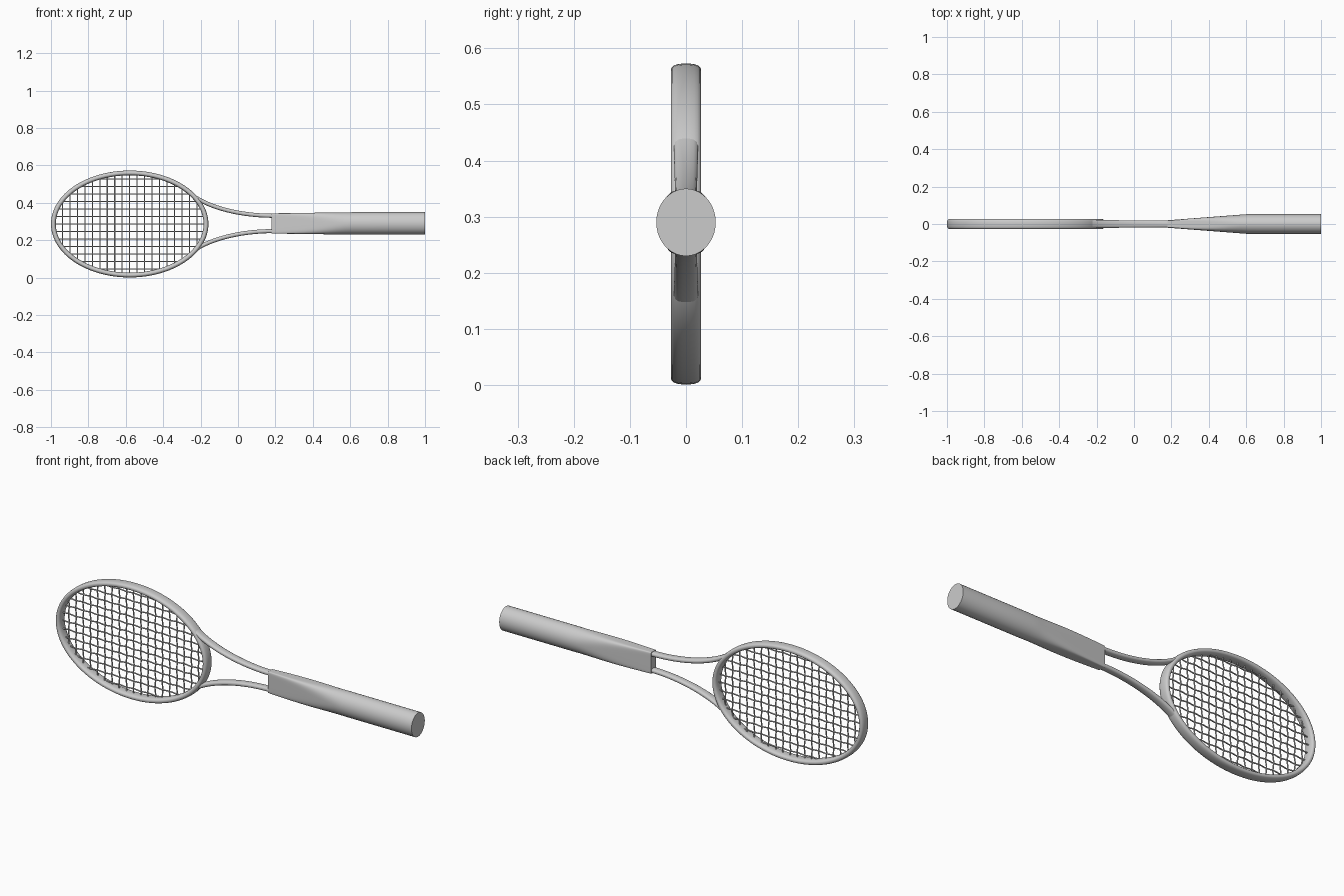
import bpy, bmesh, math
from mathutils import Vector
from mathutils.geometry import interpolate_bezier

cube = bpy.data.objects.get("Cube")
if cube:
    bpy.data.objects.remove(cube)

MID_Z = 0.287
HEAD = Vector((-0.579, 0, MID_Z))
RIM_A, RIM_B = 0.408, 0.273       # centre line of the hoop
STEP = 0.04                       # string spacing

grey = bpy.data.materials.new("plain grey")
grey.use_nodes = True
grey.diffuse_color = (0.6, 0.6, 0.6, 1)
grey.node_tree.nodes["Principled BSDF"].inputs["Base Color"].default_value = grey.diffuse_color


def sweep(bm, path, size, sides=16, closed=False):
    """Loft superellipse rings along a path in the XZ plane.
    size(t) gives half thickness in plane, half depth in y, squareness."""
    rings, n = [], len(path)
    for i, p in enumerate(path):
        before = path[i - 1] if closed or i else p
        after = path[(i + 1) % n] if closed or i < n - 1 else p
        tangent = (after - before).normalized()
        side = Vector((-tangent.z, 0, tangent.x))
        half, depth, power = size(i / (n - 1))
        ring = []
        for k in range(sides):
            a = math.tau * (k + 0.5) / sides
            c, s = math.cos(a), math.sin(a)
            u = math.copysign(abs(c) ** (2 / power), c) * half
            v = math.copysign(abs(s) ** (2 / power), s) * depth
            ring.append(bm.verts.new(p + side * u + Vector((0, v, 0))))
        rings.append(ring)
    pairs = list(zip(rings, rings[1:])) + ([(rings[-1], rings[0])] if closed else [])
    for r, q in pairs:
        for k in range(sides):
            j = (k + 1) % sides
            bm.faces.new((r[k], r[j], q[j], q[k]))
    if not closed:
        bm.faces.new(rings[0])
        bm.faces.new(rings[-1])


def finish(name, bm):
    bmesh.ops.recalc_face_normals(bm, faces=bm.faces)
    mesh = bpy.data.meshes.new(name)
    bm.to_mesh(mesh)
    bm.free()
    mesh.materials.append(grey)
    obj = bpy.data.objects.new(name, mesh)
    bpy.context.collection.objects.link(obj)
    bpy.ops.object.select_all(action='DESELECT')
    obj.select_set(True)
    bpy.context.view_layer.objects.active = obj
    bpy.ops.object.shade_smooth_by_angle(angle=math.radians(40))
    return obj


# Oval hoop
bm = bmesh.new()
oval = [HEAD + Vector((RIM_A * math.cos(a), 0, RIM_B * math.sin(a)))
        for a in (math.tau * i / 96 for i in range(96))]
sweep(bm, oval, lambda t: (0.013, 0.027, 2.6), 20, closed=True)
finish("hoop", bm)

# Two throat arms, mirrored about the middle height
for name, sign in (("upper_arm", 1), ("lower_arm", -1)):
    knots = [Vector((x, 0, MID_Z + 0.003 + sign * z)) for x, z in
             ((-0.23, 0.141), (-0.13, 0.076), (0.03, 0.041), (0.19, 0.041))]
    bm = bmesh.new()
    sweep(bm, interpolate_bezier(*knots, 28),
          lambda t: (0.011, 0.022 - 0.004 * t, 2.6))
    finish(name, bm)

# Handle: flat and boxy at the throat, round at the butt
bm = bmesh.new()
stations = [0.18 + 0.43 * i / 10 for i in range(11)] + [0.8, 1.0]


def handle_size(t):
    f = min(1, t * (len(stations) - 1) / 10)
    return 0.054 + 0.006 * f, 0.02 + 0.033 * f, 2 + 10 * (1 - f) ** 2


sweep(bm, [Vector((x, 0, MID_Z + 0.003)) for x in stations], handle_size, 48)
finish("handle", bm)


# Woven strings, each reaching into the hoop
def strings(name, count, along, across, long_axis, cross_axis, phase):
    bm = bmesh.new()
    for i in range(-count, count + 1):
        offset = i * STEP
        reach = along * math.sqrt(1 - (offset / across) ** 2)
        steps = max(2, math.ceil(4 * reach / STEP))
        path = []
        for k in range(steps + 1):
            d = -reach + 2 * reach * k / steps
            wave = 0.003 * math.cos(math.pi * (d / STEP + i)) * phase
            path.append(HEAD + long_axis * d + cross_axis * offset + Vector((0, wave, 0)))
        sweep(bm, path, lambda t: (0.0032, 0.0032, 2), 6)
    finish(name, bm)


X, Z = Vector((1, 0, 0)), Vector((0, 0, 1))
strings("long_strings", 6, RIM_A, RIM_B, X, Z, 1)
strings("cross_strings", 9, RIM_B, RIM_A, Z, X, -1)
